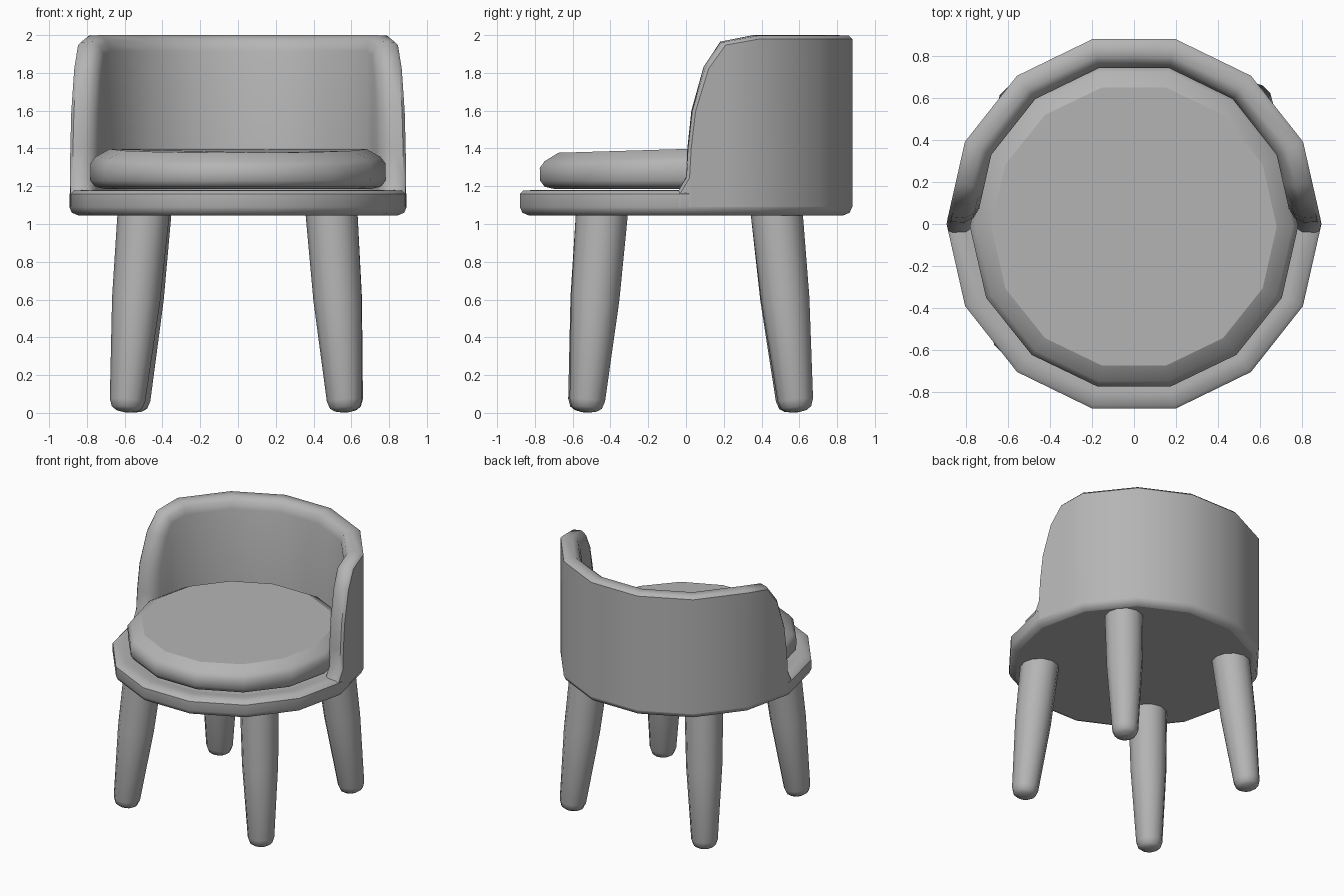
import bpy
from math import sin, cos, tau, radians, floor, hypot
from mathutils import Vector

if "Cube" in bpy.data.objects:
    bpy.data.objects.remove(bpy.data.objects["Cube"])

SIDES = 14
grey = bpy.data.materials.new("dark_grey")
grey.diffuse_color = (0.46, 0.46, 0.46, 1)
grey.use_nodes = True
grey.node_tree.nodes["Principled BSDF"].inputs["Base Color"].default_value = grey.diffuse_color


def finish(name, verts, faces, flat=(), angle=44):
    """Make a smooth-shaded object; the listed faces stay flat."""
    mesh = bpy.data.meshes.new(name)
    mesh.from_pydata([tuple(v) for v in verts], [], faces)
    mesh.shade_smooth()
    mesh.set_sharp_from_angle(angle=radians(angle))
    for i in flat:
        mesh.polygons[i].use_smooth = False
    mesh.materials.append(grey)
    obj = bpy.data.objects.new(name, mesh)
    bpy.context.collection.objects.link(obj)
    return obj


def lathe(name, profile, sides, place):
    """Capped solid from (radius, height) points, listed bottom to top."""
    verts, faces = [], []
    for r, z in profile:
        for k in range(sides):
            a = tau * k / sides
            verts.append(place(Vector((r * cos(a), r * sin(a), z))))
    n = len(profile)
    for j in range(n - 1):
        for k in range(sides):
            k2 = (k + 1) % sides
            faces.append((j * sides + k, j * sides + k2,
                          (j + 1) * sides + k2, (j + 1) * sides + k))
    faces.append(tuple(reversed(range(sides))))
    faces.append(tuple(range((n - 1) * sides, n * sides)))
    return finish(name, verts, faces, (len(faces) - 2, len(faces) - 1))


def stretch(p):
    """The ring is a touch deeper than it is wide."""
    return Vector((p.x, p.y * 1.01, p.z))


# Round seat base
lathe("seat_base",
      [(0.845, 1.045), (0.88, 1.06), (0.893, 1.09), (0.893, 1.16),
       (0.876, 1.177), (0.81, 1.18), (0.74, 1.17)], SIDES, stretch)


# Cushion, dropping slightly towards the front
def cushion_place(p):
    drop = 0.03 * max(0, -p.y) if p.z > 1.3 else 0
    return Vector((p.x, p.y - 0.012, p.z - drop))


lathe("cushion",
      [(0.70, 1.185), (0.755, 1.197), (0.78, 1.23), (0.782, 1.32),
       (0.755, 1.355), (0.68, 1.397)], SIDES, cushion_place)


# Curved back: rim cross-section swept along the rim line, then mirrored
def on_ring(t, r, z):
    i = floor(t)
    a, b = tau * i / SIDES, tau * (i + 1) / SIDES
    p = Vector((r * cos(a), r * sin(a), z))
    return stretch(p.lerp(Vector((r * cos(b), r * sin(b), z)), t - i))


FACET = 0.4  # length of one side of the ring
rim_line = [(-0.13, 1.165), (0, 1.25), (0.02, 1.4), (0.08, 1.6), (0.26, 1.83),
            (0.51, 1.965), (1, 2.0), (2, 2.0), (3, 2.0), (3.5, 2.0)]
rim_section = [(0.894, 0.02), (0.876, 0.003), (0.81, 0.0),
               (0.772, 0.03), (0.754, 0.085)]  # radius, inset from rim line
verts, faces = [], []
last = len(rim_line) - 1
for i, (t, z) in enumerate(rim_line):
    t0, z0 = rim_line[max(i - 1, 0)]
    t1, z1 = rim_line[min(i + 1, last)]
    ds, dz = (t1 - t0) * FACET, z1 - z0
    length = hypot(ds, dz)
    nx, nz = (0, 1) if t >= 1 else (-dz / length, ds / length)
    ring = [on_ring(t - nx * d / FACET, r, z - nz * d) for r, d in rim_section]
    # Both sides of the wall run down into the base
    outer, inner = ring[0], ring[-1]
    verts += [Vector((outer.x, outer.y, 1.09))] + ring
    verts.append(Vector((inner.x, inner.y, 1.09)))
m = len(rim_section) + 2
for i in range(last):
    for j in range(m - 1):
        a = i * m + j
        faces.append((a, a + m, a + m + 1, a + 1))
faces.append(tuple(range(m)))
back = finish("curved_back", verts, faces)
mirror = back.modifiers.new("mirror", 'MIRROR')
mirror.use_axis = (True, False, False)


# Four splayed, tapered legs with rounded feet
def leg(name, foot, top):
    foot, top = Vector(foot), Vector(top)
    rot = Vector((0, 0, 1)).rotation_difference(top - foot)
    lathe(name, [(0.02, -0.004), (0.055, 0.003), (0.08, 0.02), (0.094, 0.06),
                 (0.128, 0.6), (0.138, 1.08)], 12, lambda p: rot @ p + foot)


leg("front_leg_right", (0.568, -0.527, 0.008), (0.495, -0.445, 1.06))
leg("front_leg_left", (-0.59, -0.535, 0.008), (-0.5, -0.445, 1.06))
leg("back_leg_right", (0.572, 0.585, 0.008), (0.495, 0.48, 1.06))
leg("back_leg_left", (-0.562, 0.575, 0.008), (-0.49, 0.48, 1.06))
